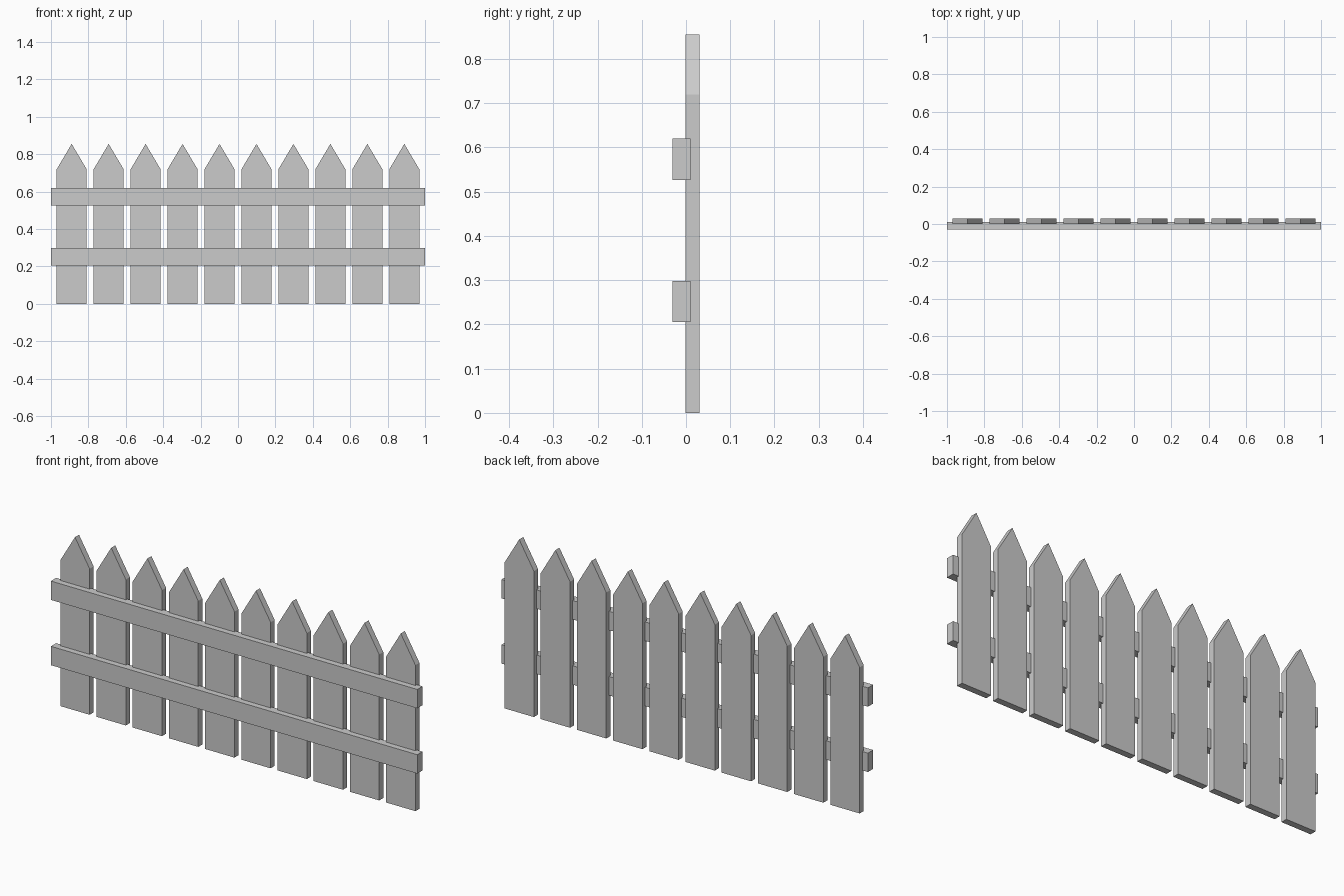
import bpy, bmesh

if "Cube" in bpy.data.objects:
    bpy.data.objects.remove(bpy.data.objects["Cube"])

PICKETS = 10
SPACING = 0.1976
HALF_W = 0.08


def extrude_profile(name, points, y0, y1):
    """Solid from an (x, z) outline, extruded along y."""
    bm = bmesh.new()
    face = bm.faces.new([bm.verts.new((x, y0, z)) for x, z in points])
    ext = bmesh.ops.extrude_face_region(bm, geom=[face])
    verts = [v for v in ext["geom"] if isinstance(v, bmesh.types.BMVert)]
    bmesh.ops.translate(bm, verts=verts, vec=(0, y1 - y0, 0))
    bmesh.ops.recalc_face_normals(bm, faces=bm.faces)
    mesh = bpy.data.meshes.new(name)
    bm.to_mesh(mesh)
    bm.free()
    obj = bpy.data.objects.new(name, mesh)
    bpy.context.collection.objects.link(obj)
    return obj


# Pointed pickets
outline = [(-HALF_W, 0), (HALF_W, 0), (HALF_W, 0.72), (0, 0.855), (-HALF_W, 0.72)]
first = extrude_profile("picket_1", outline, -0.001, 0.0305)
for i in range(PICKETS):
    picket = first
    if i:
        picket = bpy.data.objects.new(f"picket_{i + 1}", first.data)
        bpy.context.collection.objects.link(picket)
    picket.location.x = (i - (PICKETS - 1) / 2) * SPACING

# Horizontal rails, slightly sunk into the front of the pickets
for name, z0, z1 in (("lower_rail", 0.205, 0.298), ("upper_rail", 0.527, 0.62)):
    extrude_profile(name, [(-1, z0), (1, z0), (1, z1), (-1, z1)], -0.0305, 0.01)
